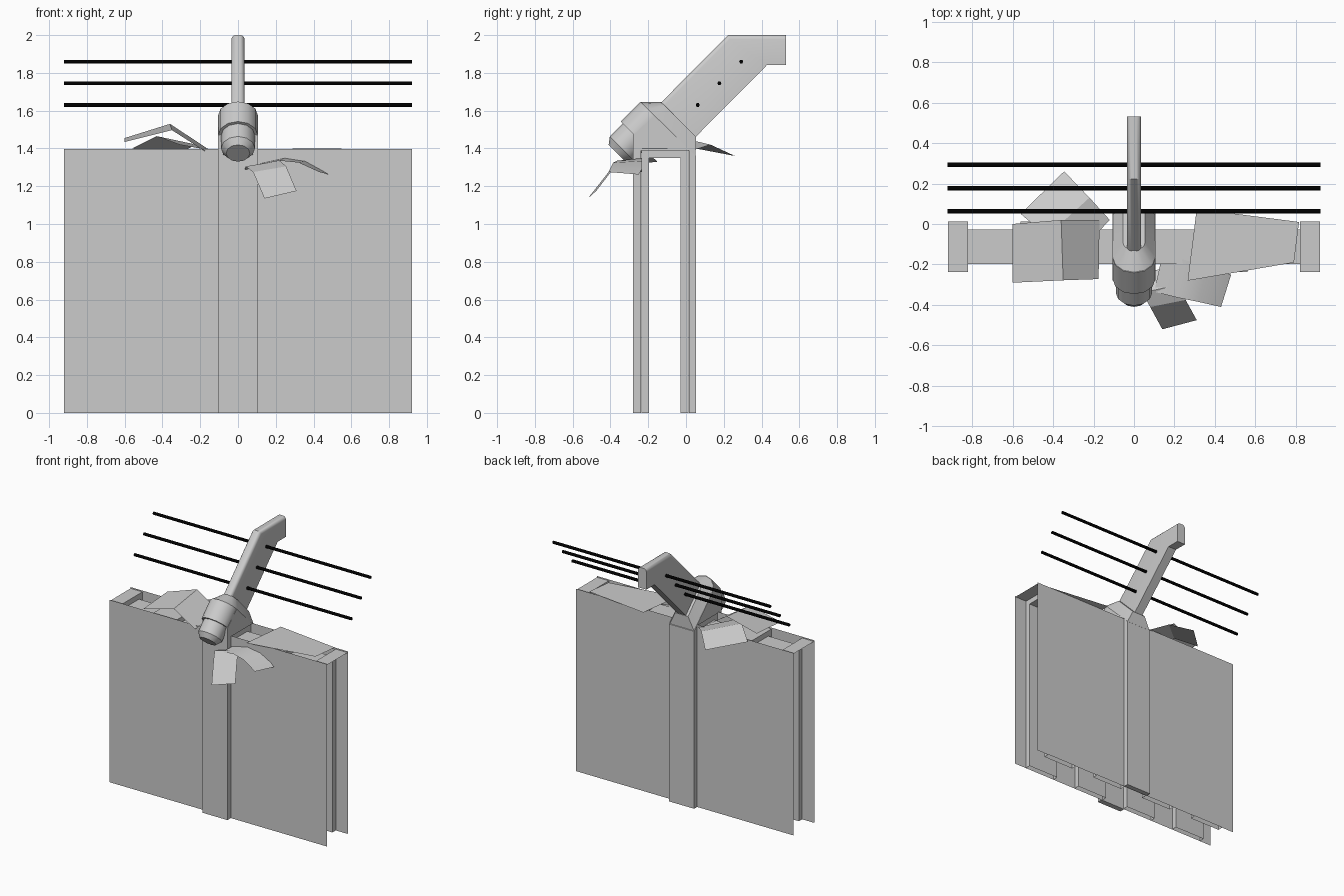
import bpy, bmesh, math

if "Cube" in bpy.data.objects:
    bpy.data.objects.remove(bpy.data.objects["Cube"])

R2 = math.sqrt(2)


def make(name, verts, faces, smooth=None, fix=True):
    me = bpy.data.meshes.new(name)
    me.from_pydata(verts, [], faces)
    if fix:
        bm = bmesh.new()
        bm.from_mesh(me)
        bmesh.ops.recalc_face_normals(bm, faces=bm.faces)
        bm.to_mesh(me)
        bm.free()
    ob = bpy.data.objects.new(name, me)
    bpy.context.collection.objects.link(ob)
    if smooth:
        bpy.context.view_layer.objects.active = ob
        bpy.ops.object.select_all(action='DESELECT')
        ob.select_set(True)
        bpy.ops.object.shade_smooth_by_angle(angle=math.radians(smooth))
    return ob


def loft(name, rings, closed=True, caps=(False, False), smooth=None):
    """Join equal-length point rings with quads."""
    n = len(rings[0])
    verts = [p for r in rings for p in r]
    faces = []
    for i in range(len(rings) - 1):
        for j in range(n if closed else n - 1):
            k = (j + 1) % n
            faces.append((i * n + j, i * n + k, (i + 1) * n + k, (i + 1) * n + j))
    if caps[0]:
        faces.append(tuple(range(n))[::-1])
    if caps[1]:
        faces.append(tuple(range((len(rings) - 1) * n, len(rings) * n)))
    return make(name, verts, faces, smooth)


def prism(name, profile, half, smooth=None):
    """Extrude a y-z profile across x."""
    return loft(name, [[(x, y, z) for y, z in profile] for x in (-half, half)],
                caps=(True, True), smooth=smooth)


def tilt(x, s, w):
    """Point in the 45 degree frame: s along the arm, w across it."""
    return (x, (s - w) / R2, (s + w) / R2)


# Corrugated core: an inverted U that is wide at the ribs and narrow between
wide = [(-0.236, 0), (-0.236, 1.39), (0.013, 1.39), (0.013, 0)]
narrow = [(-0.197, 0), (-0.197, 1.35), (-0.028, 1.35), (-0.028, 0)]
rings = []
for c in (-0.92, -0.46, 0, 0.46, 0.92):
    a, b = max(c - 0.1, -0.92), min(c + 0.1, 0.92)
    for x, u in ((a, narrow), (a, wide), (b, wide), (b, narrow)):
        if not (u is narrow and abs(x) > 0.9):
            rings.append([(x, y, z) for y, z in u])
loft("corrugated_core", rings, closed=False)

# Flat outer skins
for name, y in (("front_panel", -0.239), ("back_panel", 0.016)):
    q = [(-0.922, y, 0), (0.922, y, 0), (0.922, y, 1.398), (-0.922, y, 1.398)]
    make(name, q, [(0, 1, 2, 3) if y < -0.1 else (3, 2, 1, 0)], fix=False)

# Centre post straddling the wall
prism("post", [(-0.28, 0), (-0.28, 1.47), (-0.168, 1.575), (0.053, 1.36), (0.053, 0),
               (0.016, 0), (0.016, 1.39), (-0.239, 1.39), (-0.239, 0)], 0.106)


# Tapered collar behind the round head
def stadium(s, r, centre, bottom):
    arc = [tilt(r * math.cos(i * math.pi / 6), s, centre + r * math.sin(i * math.pi / 6))
           for i in range(7)]
    return arc + [tilt(-r, s, bottom), tilt(r, s, bottom)]


loft("collar", [stadium(0.995, 0.106, 1.226, 0.924), stadium(1.071, 0.055, 1.2, 0.995)],
     caps=(True, True), smooth=35)

# Round head with stepped nose
loft("head", [[tilt(r * math.cos(i * math.pi / 6), s, 1.23 + r * math.sin(i * math.pi / 6))
               for i in range(12)]
              for s, r in ((0.995, 0.106), (0.846, 0.106), (0.846, 0.09), (0.75, 0.09), (0.714, 0.063))],
     caps=(True, True), smooth=35)

# Cranked arm with rounded upper edges
arm = prism("arm", [(-0.14, 1.635), (0.222, 2.0), (0.53, 2.0), (0.53, 1.843),
                    (0.43, 1.843), (0.045, 1.455)], 0.035)
bm = bmesh.new()
bm.from_mesh(arm.data)
edges = []
for e in bm.edges:
    a, b = (v.co for v in e.verts)
    m = (a + b) / 2
    if abs(a.x - b.x) < 0.01 and (m.z > 1.99 or (m.z - m.y > 1.7 and m.z > 1.7)):
        edges.append(e)
bmesh.ops.bevel(bm, geom=edges, offset=0.022, segments=3, profile=0.5, affect='EDGES')
bm.to_mesh(arm.data)
bm.free()
bpy.context.view_layer.objects.active = arm
bpy.ops.object.select_all(action='DESELECT')
arm.select_set(True)
bpy.ops.object.shade_smooth_by_angle(angle=math.radians(35))

# Three black wires through the arm
black = bpy.data.materials.new("wire_black")
black.diffuse_color = (0.0, 0.0, 0.0, 1)
black.use_nodes = True
black.node_tree.nodes["Principled BSDF"].inputs["Base Color"].default_value = black.diffuse_color
for i in range(3):
    y, z = 0.062 + 0.115 * i, 1.63 + 0.115 * i
    w = loft("wire_%d" % (i + 1),
             [[(x, y + 0.011 * math.cos(k * math.pi / 3), z + 0.011 * math.sin(k * math.pi / 3))
               for k in range(6)] for x in (-0.922, 0.922)], caps=(True, True), smooth=70)
    w.data.materials.append(black)


# Loose sheets lying on and hanging from the wall
def sheet(name, rows):
    return loft(name, rows, closed=False, smooth=25)


sheet("sheet_bent_left", [
    [(-0.60, 0.0, 1.455), (-0.60, -0.29, 1.434)],
    [(-0.36, 0.02, 1.53), (-0.35, -0.278, 1.497)],
    [(-0.17, 0.02, 1.405), (-0.175, -0.272, 1.385)]])
sheet("sheet_over_back", [
    [(-0.31, -0.18, 1.42), (-0.12, 0.02, 1.385)],
    [(-0.43, -0.06, 1.465), (-0.22, 0.13, 1.42)],
    [(-0.56, 0.05, 1.40), (-0.345, 0.26, 1.36)]])
sheet("sheet_flat_right", [
    [(0.265, -0.28, 1.4), (0.31, 0.075, 1.402)],
    [(0.79, -0.19, 1.402), (0.815, 0.01, 1.402)]])
sheet("sheet_front_side", [
    [(0.10, -0.335, 1.31), (0.14, -0.15, 1.33)],
    [(0.22, -0.365, 1.335), (0.26, -0.18, 1.355)],
    [(0.32, -0.385, 1.325), (0.36, -0.21, 1.335)],
    [(0.43, -0.41, 1.275), (0.48, -0.25, 1.262)]])
sheet("sheet_front_hanging", [
    [(0.035, -0.24, 1.275), (0.21, -0.21, 1.29)],
    [(0.04, -0.34, 1.305), (0.22, -0.3, 1.335)],
    [(0.08, -0.41, 1.275), (0.255, -0.375, 1.305)],
    [(0.14, -0.52, 1.135), (0.31, -0.475, 1.175)]])

# Square sheet stuck flat on the back, one corner under the post
make("sheet_on_back", [(-0.36, 0.019, 0.98), (-0.745, 0.019, 0.56), (-0.30, 0.019, 0.13),
                       (0.087, 0.019, 0.55)], [(0, 1, 2, 3)[::-1]], fix=False).data.flip_normals()
